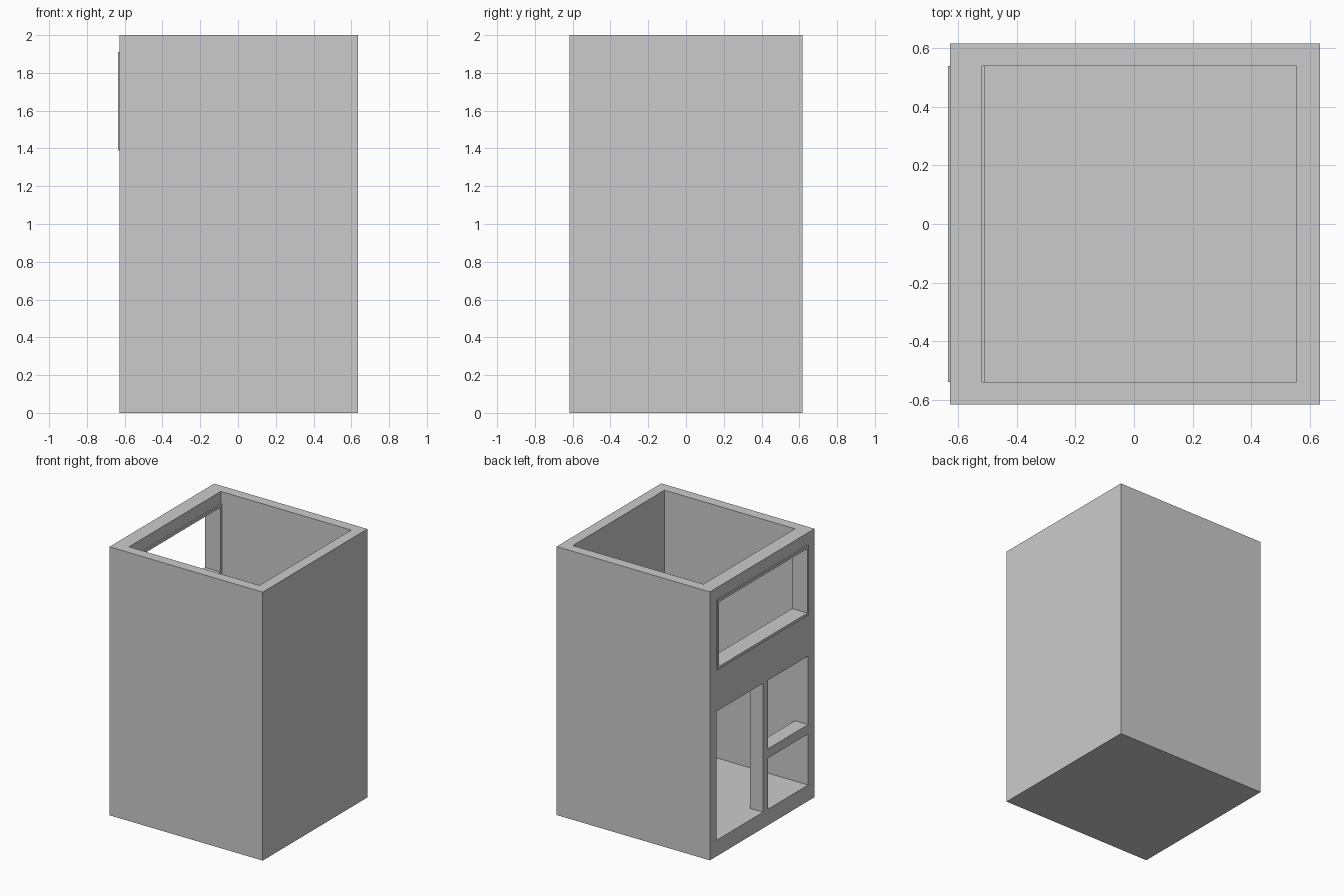
import bpy, bmesh

if "Cube" in bpy.data.objects:
    bpy.data.objects.remove(bpy.data.objects["Cube"])


def carved_block(name, lo, hi, voids):
    """Solid box lo..hi with axis-aligned box voids removed, as one clean shell."""
    cuts = []
    for a in range(3):
        c = {lo[a], hi[a]}
        for v in voids:
            c |= {min(max(v[s][a], lo[a]), hi[a]) for s in (0, 1)}
        cuts.append(sorted(c))
    n = [len(c) - 1 for c in cuts]

    def solid(i):
        if any(i[a] < 0 or i[a] >= n[a] for a in range(3)):
            return False
        m = [(cuts[a][i[a]] + cuts[a][i[a] + 1]) / 2 for a in range(3)]
        return not any(all(v[0][a] < m[a] < v[1][a] for a in range(3)) for v in voids)

    bm = bmesh.new()
    for i in [(x, y, z) for x in range(n[0]) for y in range(n[1]) for z in range(n[2])]:
        if not solid(i):
            continue
        for a in range(3):
            for side in (0, 1):
                j = list(i)
                j[a] += 2 * side - 1
                if solid(j):
                    continue
                b, c = (a + 1) % 3, (a + 2) % 3
                quad = []
                for u, w in ((0, 0), (1, 0), (1, 1), (0, 1)):
                    p = [0, 0, 0]
                    p[a], p[b], p[c] = cuts[a][i[a] + side], cuts[b][i[b] + u], cuts[c][i[c] + w]
                    quad.append(bm.verts.new(p))
                bm.faces.new(quad if side else quad[::-1])
    bmesh.ops.remove_doubles(bm, verts=bm.verts, dist=1e-5)
    bmesh.ops.dissolve_limit(bm, angle_limit=0.01, verts=bm.verts, edges=bm.edges)
    me = bpy.data.meshes.new(name)
    bm.to_mesh(me)
    bm.free()
    ob = bpy.data.objects.new(name, me)
    bpy.context.collection.objects.link(ob)
    return ob


OUT, IN = -0.628, -0.52      # outer and inner face of the pierced wall
Y = 0.54                     # half width of the cavity
FLOOR = 0.12


def opening(y0, y1, z0, z1):
    return (-1, y0, z0), (IN, y1, z1)


# open-topped cabinet with a window and three lower openings in its left wall
carved_block("cabinet_body", (OUT, -0.616, 0), (0.635, 0.616, 2), [
    ((IN, -Y, FLOOR), (0.555, Y, 3)),
    opening(-Y, Y, 1.39, 1.91),
    opening(-0.01, Y, FLOOR, 1.08),
    opening(-Y, -0.07, 0.57, 1.08),
    opening(-Y, -0.07, FLOOR, 0.50),
])

# thin frame lining the window, standing slightly proud on both sides
T = 0.02
carved_block("window_frame", (-0.636, -Y, 1.39), (-0.51, Y, 1.91),
             [((-1, -Y + T, 1.39 + T), (0, Y - T, 1.91 - T))])
